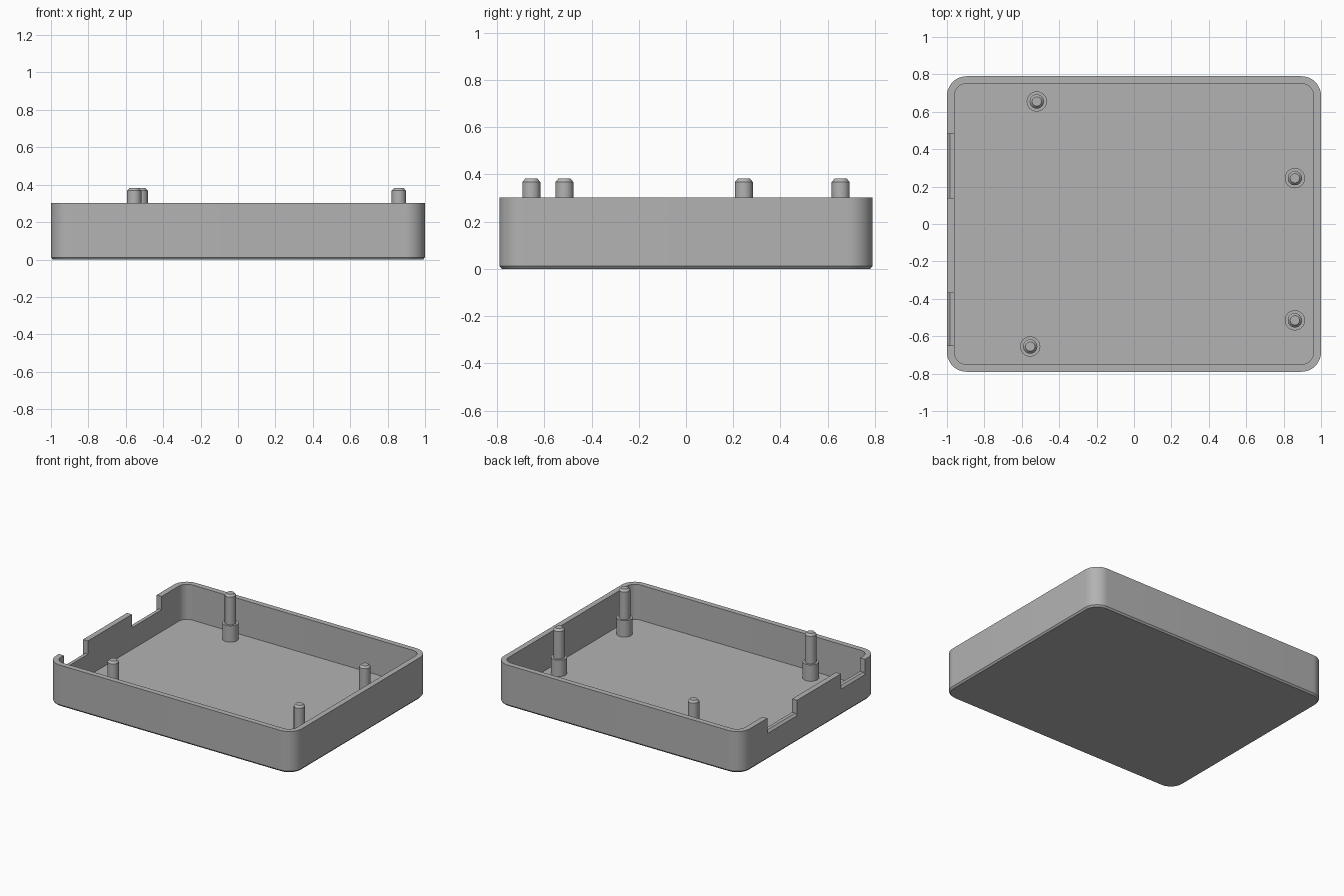
import bpy, bmesh, math

cube = bpy.data.objects.get("Cube")
if cube:
    bpy.data.objects.remove(cube, do_unlink=True)

WALL, FLOOR, RIM = 0.04, 0.045, 0.303
HALF_X, HALF_Y, CORNER = 1.0, 0.79, 0.105

grey = bpy.data.materials.new("plain grey")
grey.use_nodes = True
grey.diffuse_color = (0.45, 0.45, 0.45, 1)
grey.node_tree.nodes["Principled BSDF"].inputs["Base Color"].default_value = (0.45, 0.45, 0.45, 1)


def rounded_rect(inset, steps=12):
    """Outline of the case, moved inward by inset."""
    r = CORNER - inset
    points = []
    for i, (sx, sy) in enumerate([(1, 1), (-1, 1), (-1, -1), (1, -1)]):
        for k in range(steps + 1):
            a = (i + k / steps) * math.pi / 2
            points.append((sx * (HALF_X - CORNER) + r * math.cos(a),
                           sy * (HALF_Y - CORNER) + r * math.sin(a)))
    return points


def circle(radius, x, y, sides=32):
    return [(x + radius * math.cos(2 * math.pi * k / sides),
             y + radius * math.sin(2 * math.pi * k / sides)) for k in range(sides)]


def make_object(name, bm):
    bmesh.ops.recalc_face_normals(bm, faces=bm.faces)
    mesh = bpy.data.meshes.new(name)
    bm.to_mesh(mesh)
    bm.free()
    mesh.materials.append(grey)
    obj = bpy.data.objects.new(name, mesh)
    bpy.context.collection.objects.link(obj)
    return obj


def stack(name, sections):
    """Closed solid skinned through a list of (outline, z) sections."""
    bm = bmesh.new()
    loops = [[bm.verts.new((x, y, z)) for x, y in outline] for outline, z in sections]
    for low, high in zip(loops, loops[1:]):
        for i in range(len(low)):
            j = (i + 1) % len(low)
            bm.faces.new((low[i], low[j], high[j], high[i]))
    bm.faces.new(loops[0][::-1])
    bm.faces.new(loops[-1])
    return make_object(name, bm)


def smooth(obj):
    bpy.ops.object.select_all(action='DESELECT')
    obj.select_set(True)
    bpy.context.view_layer.objects.active = obj
    bpy.ops.object.shade_smooth_by_angle(angle=math.radians(30))


# Open tray: chamfered base, straight walls, flat rim and recessed floor
tray = stack("tray", [
    (rounded_rect(0.01), 0), (rounded_rect(0), 0.012), (rounded_rect(0), RIM),
    (rounded_rect(WALL), RIM), (rounded_rect(WALL), FLOOR)])

# Two connector notches in the side wall, with a sloped outer sill
for name, y0, y1 in [("rear_notch_cutter", 0.14, 0.485),
                     ("front_notch_cutter", -0.65, -0.37)]:
    profile = [(-1.05, 0.19), (-1.0, 0.19), (-0.985, 0.205),
               (-0.94, 0.205), (-0.94, 0.4), (-1.05, 0.4)]
    bm = bmesh.new()
    face = bm.faces.new([bm.verts.new((x, y0, z)) for x, z in profile])
    new = bmesh.ops.extrude_face_region(bm, geom=[face])["geom"]
    bmesh.ops.translate(bm, vec=(0, y1 - y0, 0),
                        verts=[v for v in new if isinstance(v, bmesh.types.BMVert)])
    cutter = make_object(name, bm)
    cutter.hide_render = True
    cut = tray.modifiers.new(name, 'BOOLEAN')
    cut.operation, cut.solver, cut.object = 'DIFFERENCE', 'EXACT', cutter
    bpy.context.view_layer.objects.active = tray
    bpy.ops.object.modifier_apply(modifier=cut.name)
    bpy.data.objects.remove(cutter, do_unlink=True)
smooth(tray)

# Stepped mounting posts: wide boss, slim pin, chamfered tip
posts = {"rear_right": (-0.52, 0.655), "front_right": (-0.555, -0.655),
         "rear_left": (0.86, 0.245), "front_left": (0.86, -0.515)}
for place, (x, y) in posts.items():
    smooth(stack(place + "_post", [
        (circle(radius, x, y), z) for radius, z in
        [(0.054, FLOOR - 0.01), (0.054, 0.165), (0.038, 0.165),
         (0.038, 0.368), (0.025, 0.383)]]))
